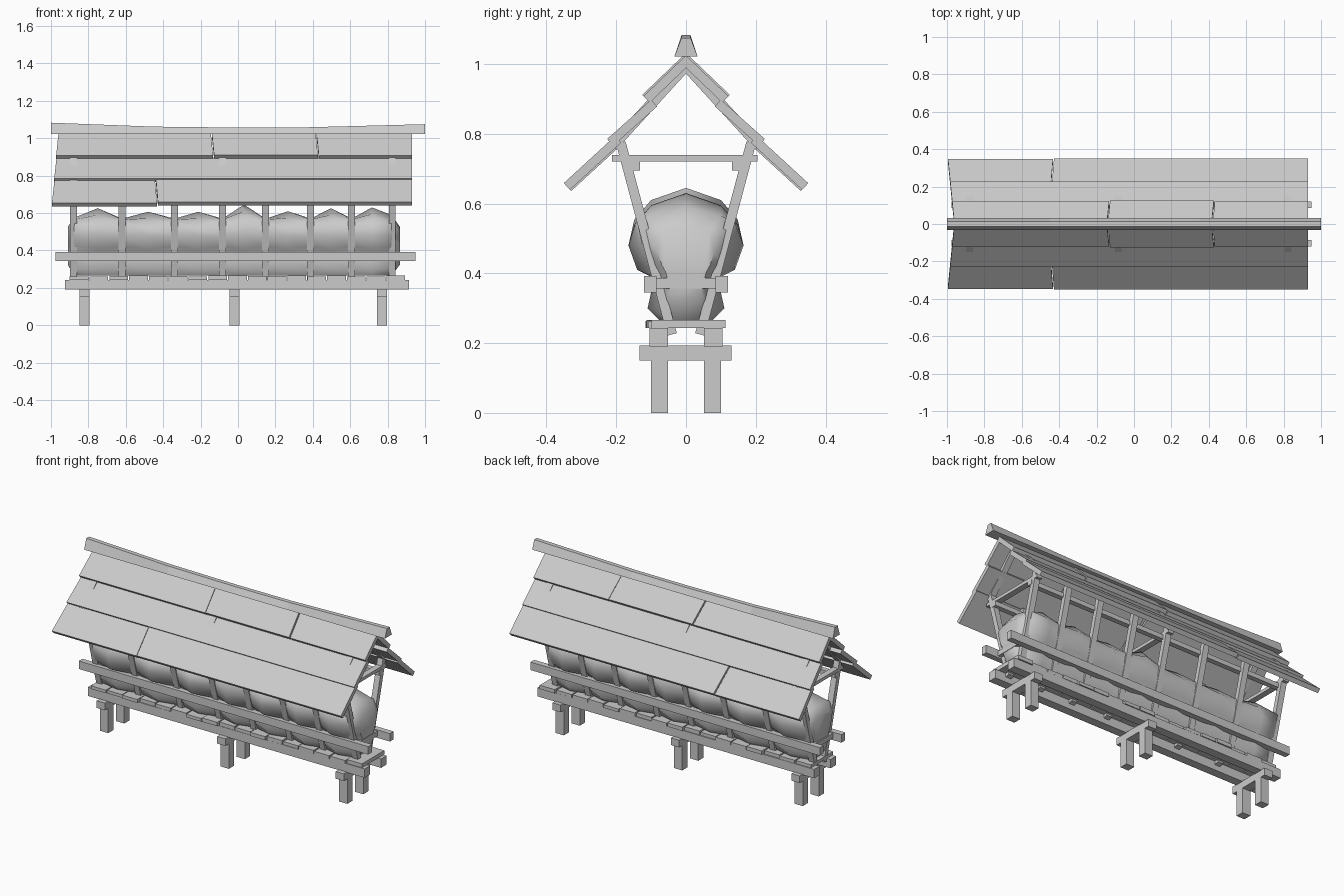
import bpy, bmesh, math, random
from mathutils import Vector

random.seed(4)
old = bpy.data.objects.get("Cube")
if old:
    bpy.data.objects.remove(old, do_unlink=True)

# One grey for the whole building
GREY = bpy.data.materials.new("weathered_grey")
GREY.use_nodes = True
GREY.diffuse_color = (0.6, 0.6, 0.6, 1)
GREY.node_tree.nodes["Principled BSDF"].inputs["Base Color"].default_value = (0.6, 0.6, 0.6, 1)


def finish(name, bm):
    bmesh.ops.recalc_face_normals(bm, faces=bm.faces)
    mesh = bpy.data.meshes.new(name)
    bm.to_mesh(mesh)
    bm.free()
    mesh.materials.append(GREY)
    obj = bpy.data.objects.new(name, mesh)
    bpy.context.collection.objects.link(obj)
    return obj


def loft(name, rings):
    """Skin a list of equally long closed rings and cap both ends."""
    bm = bmesh.new()
    loops = [[bm.verts.new(p) for p in ring] for ring in rings]
    n = len(loops[0])
    for a, b in zip(loops, loops[1:]):
        for i in range(n):
            j = (i + 1) % n
            bm.faces.new((a[i], a[j], b[j], b[i]))
    bm.faces.new(loops[0])
    bm.faces.new(loops[-1])
    return finish(name, bm)


def box(name, x, y, z):
    """Box from (low, high) pairs on each axis."""
    ring = [(y[0], z[0]), (y[1], z[0]), (y[1], z[1]), (y[0], z[1])]
    return loft(name, [[(px, *p) for p in ring] for px in x])


def strut(name, x, a, b, width, thick):
    """Slanted bar in the y-z plane from a to b, centred on x."""
    a, b = Vector(a), Vector(b)
    d = (b - a).normalized()
    n = Vector((-d.y, d.x)) * thick / 2
    ring = [a - n, b - n, b + n, a + n]
    return loft(name, [[(px, p.x, p.y) for p in ring] for px in (x - width / 2, x + width / 2)])


def span(side, low, high):
    return sorted((side * low, side * high))


POSTS = [-0.88, -0.62, -0.34, -0.083, 0.147, 0.388, 0.607, 0.825]
FRAMES = [POSTS[0], POSTS[3], POSTS[-1]]
LEGS = [-0.82, -0.018, 0.77]

# Legs with a cross beam on each pair
for x in LEGS:
    xs = (x - 0.027, x + 0.027)
    box("leg_cross_beam", xs, (-0.133, 0.13), (0.15, 0.193))
    for s in (-1, 1):
        box("leg", xs, span(s, 0.052, 0.1), (0, 0.152))

# Floor boards laid across the sills
count = 17
step = 1.8 / count
for i in range(count):
    x = -0.9 + i * step
    j = random.uniform(-0.01, 0.01)
    box("floor_board", (x, x + step - 0.006), (-0.108 + j, 0.104 + j),
        (0.243, 0.264 + random.uniform(-0.003, 0.003)))

for s in (-1, 1):
    # Long members on each side
    box("sill", (-0.925, 0.915), span(s, 0.052, 0.104), (0.19, 0.243))
    box("side_rail", (-0.975, 0.95), span(s, 0.085, 0.12), (0.345, 0.393))
    box("top_plate", (-0.9, 0.845), span(s, 0.132, 0.163), (0.695, 0.722))
    # Outward leaning posts and rafters
    for x in POSTS:
        strut("post", x, (s * 0.04, 0.225), (s * 0.187, 0.775), 0.036, 0.028)
    for x in FRAMES:
        strut("rafter", x, (0, 0.995), (s * 0.21, 0.765), 0.036, 0.03)

# Ties between the posts
for x in FRAMES:
    box("top_tie", (x - 0.018, x + 0.018), (-0.212, 0.205), (0.721, 0.74))
for x in (POSTS[0] - 0.025, POSTS[-1] + 0.03):
    box("end_bar", (x - 0.012, x + 0.012), (-0.095, 0.095), (0.356, 0.386))

# Roof: each course is (upper edge, lower edge, joints along x)
COURSES = [
    ((0.0, 1.025), (0.122, 0.908), [-0.145, 0.415]),
    ((0.1, 0.898), (0.226, 0.785), []),
    ((0.2, 0.79), (0.347, 0.655), [-0.445]),
]


def roof_board(side, top, low, x0, x1, lean0, lean1, lift):
    top, low = Vector(top), Vector(low)
    d = (low - top).normalized()
    n = Vector((-d.y, d.x))
    top, low = top + n * lift, low + n * lift
    ring = [(top, 0), (low, 1), (low - n * 0.026, 1), (top - n * 0.026, 0)]
    loft("roof_board", [[(x + lean * k, side * p.x, p.y) for p, k in ring]
                        for x, lean in ((x0, lean0), (x1, lean1))])


for s in (-1, 1):
    for top, low, joints in COURSES:
        start = -0.96 - 0.1 * top[0]
        edges = [start] + joints + [0.93]
        for i in range(len(edges) - 1):
            last = i == len(edges) - 2
            roof_board(s, top, low, edges[i] + (0.005 if i else 0), edges[i + 1],
                       0.012 if i else -0.1 * (low[0] - top[0]),
                       0 if last else 0.012, 0.005 * (i % 2))

# Sagging ridge cap
cap = []
for x, z in ((-1, 1.083), (-0.45, 1.062), (0, 1.057), (0.35, 1.058), (1, 1.075)):
    cap.append([(x, -0.033, 1.022), (x, 0.033, 1.022), (x, 0.013, z), (x, -0.013, z)])
loft("ridge_cap", cap)

# Stored fill: bulges between the posts and is pinched at each post
BULGE = [(0.075, 0.265), (0.11, 0.3), (0.1, 0.345), (0.1, 0.39), (0.14, 0.41),
         (0.165, 0.48), (0.148, 0.555), (0.1, 0.61)]
PINCH = [(0.045, 0.265), (0.06, 0.3), (0.07, 0.345), (0.08, 0.39), (0.095, 0.42),
         (0.112, 0.48), (0.125, 0.545), (0.09, 0.565)]
PEAKS = [0.626, 0.607, 0.607, 0.645, 0.61, 0.626, 0.63]


def section(x, half, peak, shrink=1.0):
    pts = half + [(0, peak)] + [(-y, z) for y, z in reversed(half)]
    return [(x, y * shrink, 0.43 + (z - 0.43) * shrink) for y, z in pts]


END = [(y * 1.12, z) for y, z in PINCH]
rings = [section(POSTS[0] - 0.03, END, 0.58, 0.65), section(POSTS[0] + 0.005, END, 0.575)]
for i, peak in enumerate(PEAKS):
    mid = (POSTS[i] + POSTS[i + 1]) / 2
    low = peak - 0.645
    rings.append(section(mid, [(y, z + low * (z > 0.5)) for y, z in BULGE], peak))
    if i < len(PEAKS) - 1:
        rings.append(section(POSTS[i + 1], PINCH, 0.57))
rings += [section(POSTS[-1] - 0.005, END, 0.59), section(POSTS[-1] + 0.04, END, 0.58, 0.65)]
fill = loft("stored_fill", rings)

bpy.ops.object.select_all(action='DESELECT')
fill.select_set(True)
bpy.context.view_layer.objects.active = fill
bpy.ops.object.shade_smooth_by_angle(angle=math.radians(50))
